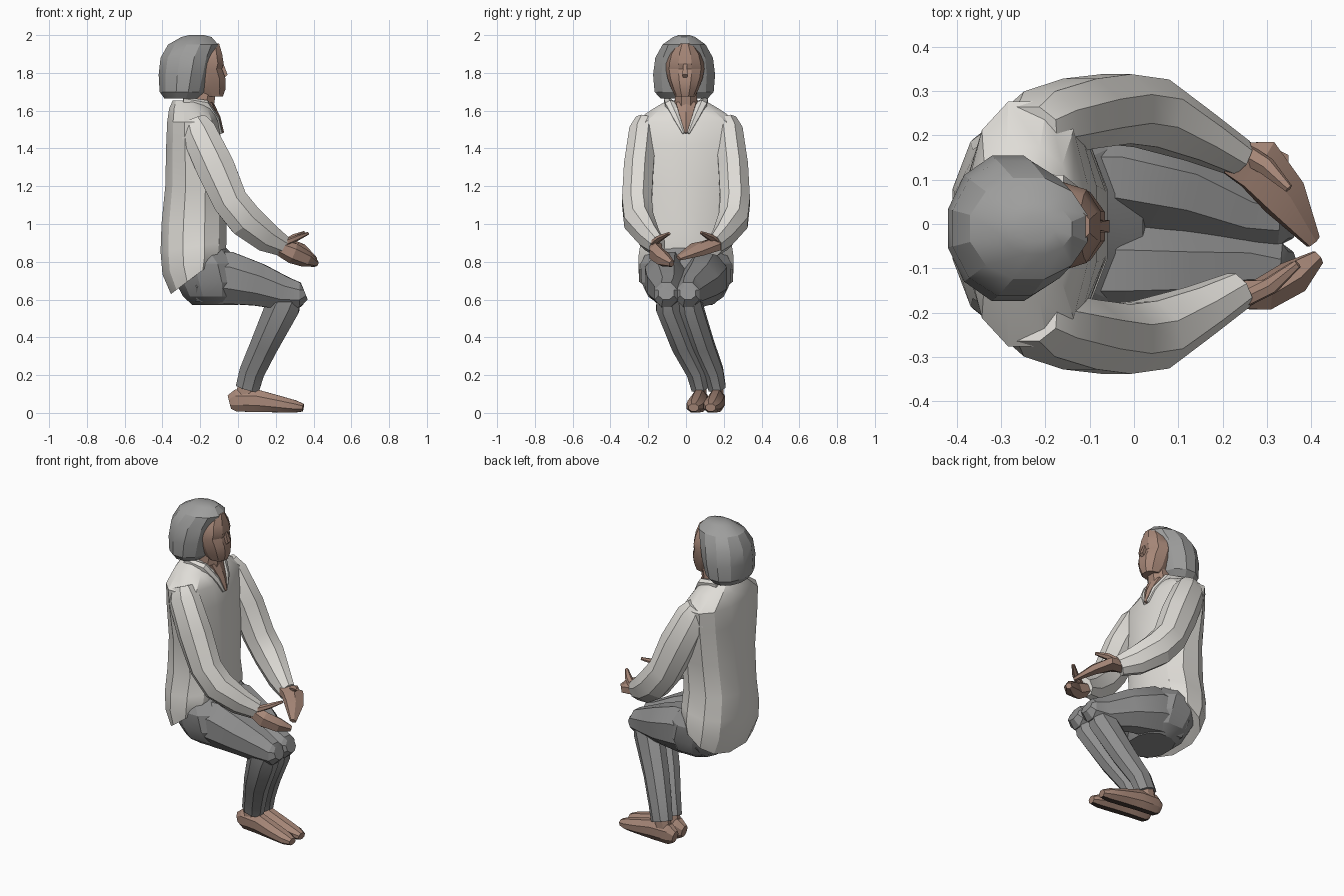
import bpy, bmesh, math
from mathutils import Vector


def material(name, rgb):
    m = bpy.data.materials.new(name)
    m.diffuse_color = (*rgb, 1)
    return m


SKIN = material("skin", (0.38, 0.24, 0.185))
HAIR = material("grey hair", (0.34, 0.34, 0.335))
JACKET = material("off white cloth", (0.74, 0.72, 0.68))
TROUSERS = material("grey cloth", (0.275, 0.275, 0.275))
SOLE = material("dark sole", (0.06, 0.042, 0.035))


def skin_rings(name, rings, mat, smooth=25):
    """Bridge equal-sized vertex rings into a closed body."""
    bm = bmesh.new()
    loops = [[bm.verts.new(p) for p in r] for r in rings]
    n = len(loops[0])
    for a, b in zip(loops, loops[1:]):
        for i in range(n):
            j = (i + 1) % n
            bm.faces.new((a[i], a[j], b[j], b[i]))
    bm.faces.new(loops[0][::-1])
    bm.faces.new(loops[-1])
    bmesh.ops.recalc_face_normals(bm, faces=bm.faces)
    me = bpy.data.meshes.new(name)
    bm.to_mesh(me)
    bm.free()
    me.materials.append(mat)
    ob = bpy.data.objects.new(name, me)
    bpy.context.collection.objects.link(ob)
    bpy.ops.object.select_all(action='DESELECT')
    ob.select_set(True)
    bpy.context.view_layer.objects.active = ob
    bpy.ops.object.shade_smooth_by_angle(angle=math.radians(smooth))
    return ob


def power(v, e):
    return math.copysign(abs(v) ** e, v)


def body(name, levels, mat, n=12, e=0.85, yc=0.0):
    """Stack of level outlines: z, back x, front x, half width, slope along x."""
    rings = []
    for z, xb, xf, ry, *slope in levels:
        s = slope[0] if slope else 0
        xc, rx = (xb + xf) / 2, (xf - xb) / 2
        ring = []
        for i in range(n):
            a = math.tau * (i + 0.5) / n
            dx = rx * power(math.cos(a), e) / power(math.cos(math.pi / n), e)
            dy = ry * power(math.sin(a), e)
            ring.append((xc + dx, yc + dy, z + s * dx))
        rings.append(ring)
    return skin_rings(name, rings, mat)


def tube(name, path, mat, n=8):
    """Limb along a path of x, y, z, half width, half depth."""
    pts = [Vector(p[:3]) for p in path]
    rings = []
    for i, p in enumerate(path):
        t = (pts[min(i + 1, len(pts) - 1)] - pts[max(i - 1, 0)]).normalized()
        side = Vector((0, 1, 0))
        side = (side - t * side.dot(t)).normalized()
        up = t.cross(side)
        rings.append([pts[i] + side * p[3] * math.cos(a) + up * p[4] * math.sin(a)
                      for a in (math.tau * (k + 0.5) / n for k in range(n))])
    return skin_rings(name, rings, mat)


# Head, hair and neck
body("bob_hair", [(1.665, -0.39, -0.21, 0.13), (1.70, -0.415, -0.175, 0.162),
                  (1.79, -0.42, -0.15, 0.17), (1.88, -0.41, -0.13, 0.158),
                  (1.95, -0.37, -0.105, 0.118), (1.99, -0.30, -0.14, 0.06),
                  (2.0, -0.26, -0.18, 0.03)], HAIR, 12, 1.0, -0.01)
body("face", [(1.675, -0.19, -0.08, 0.052), (1.715, -0.24, -0.066, 0.072),
              (1.77, -0.25, -0.066, 0.093), (1.82, -0.25, -0.085, 0.102),
              (1.85, -0.25, -0.076, 0.10), (1.90, -0.25, -0.084, 0.086),
              (1.955, -0.22, -0.10, 0.045)], SKIN, 10, 0.9, -0.005)
tube("nose", [(-0.085, -0.005, 1.85, 0.012, 0.01), (-0.068, -0.005, 1.79, 0.02, 0.018),
              (-0.08, -0.005, 1.775, 0.014, 0.01)], SKIN, 4)
tube("neck", [(-0.22, 0, 1.5, 0.08, 0.09), (-0.205, 0, 1.60, 0.068, 0.08),
              (-0.18, 0, 1.72, 0.06, 0.07)], SKIN)

# Jacket with a hem that wraps down over the back of the seat
body("jacket", [(1.655, -0.345, -0.19, 0.10), (1.61, -0.365, -0.135, 0.18),
                (1.54, -0.375, -0.105, 0.285), (1.42, -0.38, -0.085, 0.275),
                (1.20, -0.385, -0.065, 0.24), (1.0, -0.405, -0.06, 0.225),
                (0.88, -0.41, -0.06, 0.25, 0.15),
                (0.80, -0.40, -0.065, 0.26, 0.4),
                (0.725, -0.355, -0.10, 0.255, 0.75)], JACKET)

# Skin showing in the open neckline, framed by collar flaps
tube("neckline", [(-0.15, 0, 1.64, 0.062, 0.02), (-0.112, 0, 1.56, 0.035, 0.02),
                  (-0.088, 0, 1.48, 0.006, 0.015)], SKIN, 6)
for s, label in ((1, "left"), (-1, "right")):
    tube(label + "_collar", [(-0.29, s * 0.10, 1.655, 0.02, 0.02),
                             (-0.17, s * 0.085, 1.635, 0.03, 0.022),
                             (-0.112, s * 0.045, 1.56, 0.024, 0.015),
                             (-0.09, s * 0.012, 1.48, 0.008, 0.01)], JACKET, 6)

    # Sleeves reach forward over the lap
    tube(label + "_sleeve", [(-0.235, s * 0.215, 1.55, 0.055, 0.07),
                             (-0.21, s * 0.228, 1.49, 0.078, 0.10),
                             (-0.12, s * 0.25, 1.30, 0.085, 0.11),
                             (-0.04, s * 0.26, 1.12, 0.085, 0.10),
                             (0.04, s * 0.25, 1.02, 0.085, 0.10),
                             (0.15, s * 0.195, 0.93, 0.06, 0.085),
                             (0.235, s * 0.15, 0.885, 0.045, 0.06)], JACKET)

# Hands, palms turned up with thumbs raised
tube("left_hand", [(0.21, 0.15, 0.89, 0.04, 0.04), (0.28, 0.135, 0.885, 0.07, 0.035),
                   (0.34, 0.06, 0.865, 0.06, 0.03), (0.405, -0.04, 0.82, 0.02, 0.012)], SKIN, 6)
tube("left_thumb", [(0.25, 0.16, 0.90, 0.025, 0.02), (0.30, 0.13, 0.93, 0.022, 0.018),
                    (0.35, 0.08, 0.955, 0.01, 0.008)], SKIN, 6)
tube("right_hand", [(0.21, -0.16, 0.88, 0.035, 0.04), (0.29, -0.16, 0.845, 0.04, 0.055),
                    (0.36, -0.12, 0.815, 0.042, 0.045), (0.415, -0.075, 0.79, 0.018, 0.018)], SKIN, 6)
tube("right_thumb", [(0.25, -0.17, 0.90, 0.02, 0.02), (0.31, -0.14, 0.925, 0.02, 0.016),
                     (0.37, -0.09, 0.95, 0.01, 0.008)], SKIN, 6)

# Seat of the trousers
body("trouser_seat", [(0.57, -0.24, 0.0, 0.14), (0.615, -0.29, 0.02, 0.205),
                      (0.69, -0.33, 0.04, 0.243), (0.79, -0.36, 0.02, 0.248),
                      (0.88, -0.36, -0.07, 0.20)], TROUSERS)

# Legs: knees together, shins slanting sideways to the feet
for label, hip, knee, ankle in (("left", 0.105, 0.01, 0.165), ("right", -0.105, -0.105, 0.075)):
    mid = (hip * 0.65 + knee * 0.35)
    tube(label + "_thigh", [(-0.22, hip, 0.72, 0.12, 0.14),
                            (-0.05, hip, 0.715, 0.122, 0.15),
                            (0.10, mid, 0.68, 0.11, 0.122),
                            (0.24, knee + 0.01, 0.635, 0.078, 0.095),
                            (0.33, knee, 0.625, 0.066, 0.07),
                            (0.355, knee, 0.635, 0.045, 0.04)], TROUSERS)
    tube(label + "_shin", [(0.30, knee, 0.67, 0.05, 0.05),
                           (0.24, knee + 0.01, 0.57, 0.07, 0.098),
                           (0.14, (knee + ankle) / 2, 0.36, 0.066, 0.08),
                           (0.075, ankle - 0.02, 0.22, 0.057, 0.072),
                           (0.05, ankle, 0.13, 0.05, 0.068)], TROUSERS)
    tube(label + "_ankle", [(0.05, ankle, 0.18, 0.034, 0.045),
                            (0.035, ankle, 0.06, 0.038, 0.06)], SKIN)
    # Feet point slightly toward the right, with dark undersides
    foot = tube(label + "_foot", [(-0.045, ankle + 0.005, 0.057, 0.026, 0.04),
                                  (-0.01, ankle + 0.003, 0.066, 0.042, 0.064),
                                  (0.10, ankle - 0.005, 0.064, 0.046, 0.064),
                                  (0.22, ankle - 0.02, 0.046, 0.05, 0.047),
                                  (0.30, ankle - 0.03, 0.034, 0.046, 0.036),
                                  (0.345, ankle - 0.035, 0.028, 0.028, 0.022)], SKIN)
    foot.data.materials.append(SOLE)
    for f in foot.data.polygons:
        f.material_index = int(f.normal.z < -0.85)
